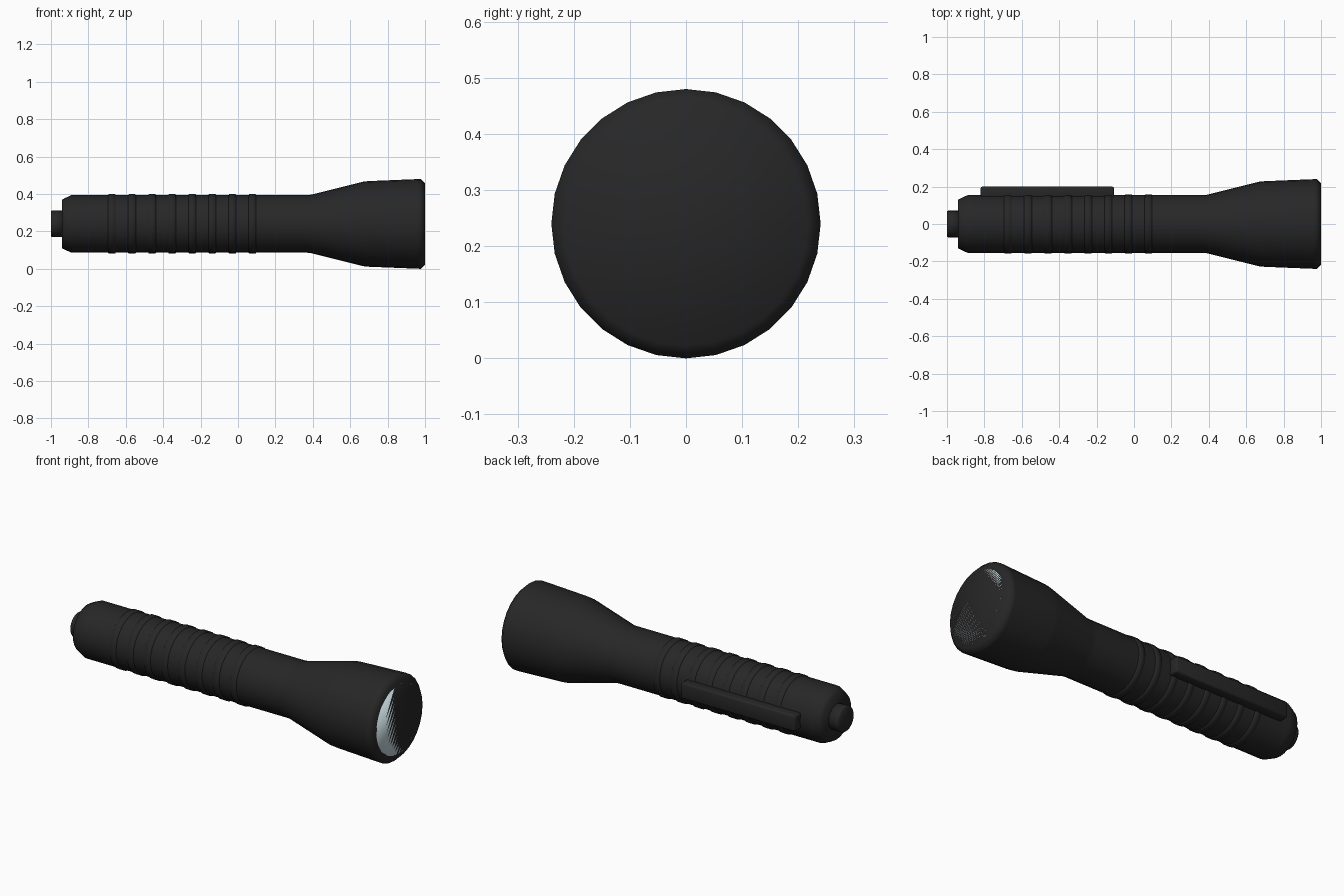
import bpy, bmesh, math
from mathutils import Matrix

SIDES = 28
AXIS = 0.24   # height of the long axis
FRONT = 1.0   # plane of the rim and the flush lens

if "Cube" in bpy.data.objects:
    bpy.data.objects.remove(bpy.data.objects["Cube"], do_unlink=True)


def material(name, rgb):
    mat = bpy.data.materials.new(name)
    mat.use_nodes = True
    mat.diffuse_color = (*rgb, 1)
    bsdf = next(n for n in mat.node_tree.nodes if n.type == 'BSDF_PRINCIPLED')
    bsdf.inputs["Base Color"].default_value = (*rgb, 1)
    return mat


black = material("black rubber", (0.02, 0.02, 0.02))
glass = material("pale glass", (0.65, 0.8, 0.85))


def add_object(name, bm, mat):
    bmesh.ops.recalc_face_normals(bm, faces=bm.faces)
    for face in bm.faces:
        face.smooth = True
    mesh = bpy.data.meshes.new(name)
    bm.to_mesh(mesh)
    bm.free()
    mesh.materials.append(mat)
    obj = bpy.data.objects.new(name, mesh)
    bpy.context.collection.objects.link(obj)


def lathe(name, profile, mat):
    """Turn (x, radius) points around the long axis and close both ends."""
    bm = bmesh.new()
    rings = []
    for x, r in profile:
        angles = [2 * math.pi * i / SIDES for i in range(SIDES)]
        rings.append([bm.verts.new((x, r * math.cos(a), AXIS + r * math.sin(a)))
                      for a in angles])
    for a, b in zip(rings, rings[1:]):
        for i in range(SIDES):
            j = (i + 1) % SIDES
            bm.faces.new((a[i], a[j], b[j], b[i]))
    bm.faces.new(rings[0])
    bm.faces.new(rings[-1])
    add_object(name, bm, mat)


# Barrel with a chamfered tail, running into the flared head and its bevelled rim
lathe("body", [(-0.94, 0.13), (-0.925, 0.138), (-0.89, 0.154), (-0.87, 0.154),
               (0.37, 0.154), (0.39, 0.156), (0.67, 0.226),
               (0.7, 0.229), (0.96, 0.2395), (0.977, 0.24), (FRONT, 0.217)], black)

# Lens set flush in the front of the head
lathe("lens", [(FRONT - 0.008, 0.195), (FRONT, 0.195)], glass)

# Tail switch
lathe("tail_button", [(-1.0, 0.067), (-0.995, 0.071), (-0.93, 0.071)], black)

# Grip rings
for i in range(8):
    c = -0.674 + 0.1073 * i
    lathe(f"grip_ring_{i + 1}", [(c - 0.023, 0.15), (c - 0.017, 0.159),
                                 (c + 0.017, 0.159), (c + 0.023, 0.15)], black)

# Pocket clip along the back
bm = bmesh.new()
bmesh.ops.create_cube(bm, size=1, matrix=Matrix.Translation((-0.463, 0.17, AXIS))
                      @ Matrix.Diagonal((0.714, 0.06, 0.09, 1)))
bmesh.ops.bevel(bm, geom=bm.edges[:], offset=0.01, segments=2, affect='EDGES', profile=0.5)
add_object("pocket_clip", bm, black)
